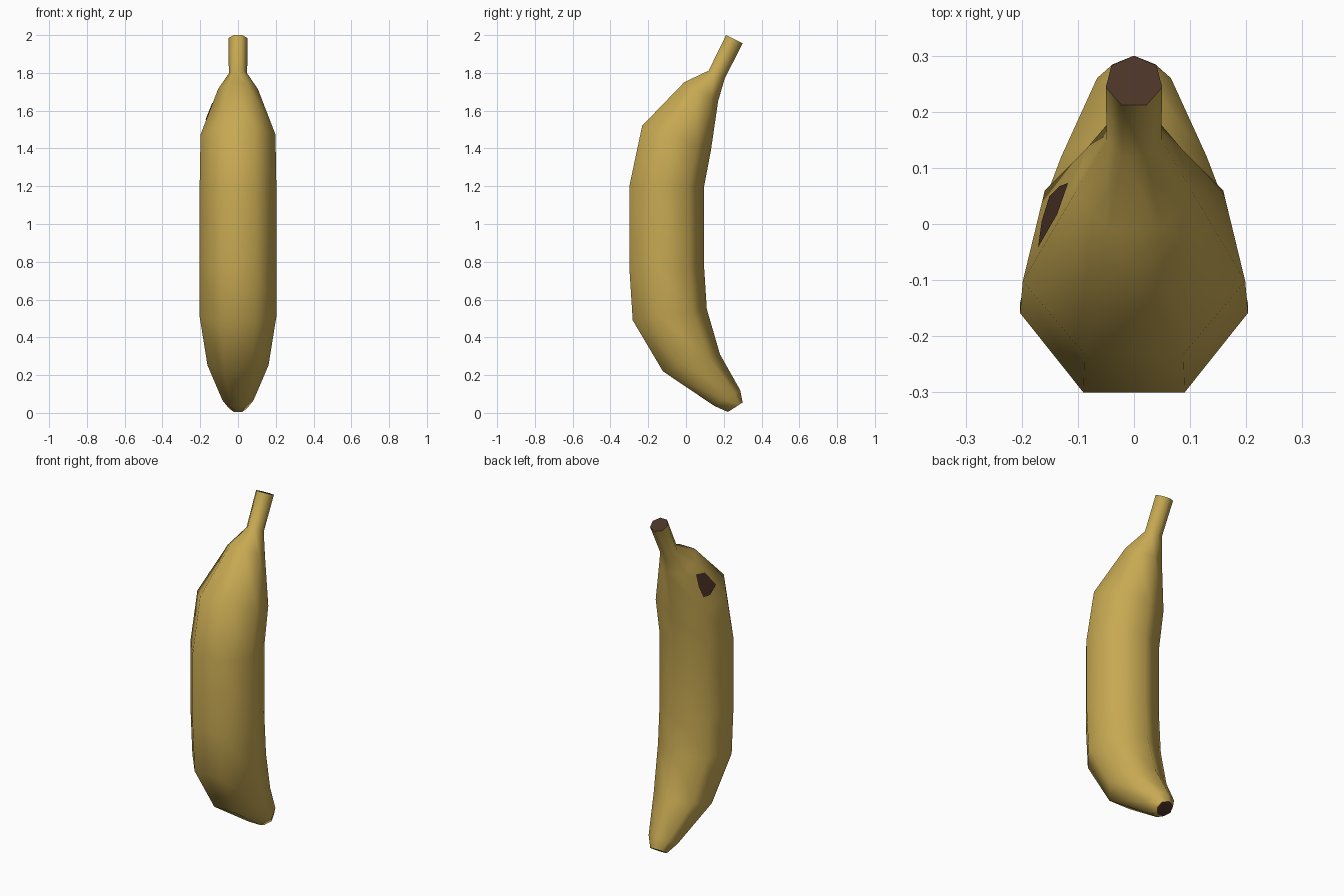
import bpy, bmesh, math
from mathutils import Vector

if "Cube" in bpy.data.objects:
    bpy.data.objects.remove(bpy.data.objects["Cube"])


def material(name, rgb):
    m = bpy.data.materials.new(name)
    m.diffuse_color = (*rgb, 1)
    m.use_nodes = True
    m.node_tree.nodes["Principled BSDF"].inputs["Base Color"].default_value = m.diffuse_color
    return m


yellow = material("peel yellow", (0.57, 0.395, 0.085))
brown = material("dark brown", (0.07, 0.033, 0.02))


def finish(bm, name, mats):
    me = bpy.data.meshes.new(name)
    bm.to_mesh(me)
    bm.free()
    for m in mats:
        me.materials.append(m)
    ob = bpy.data.objects.new(name, me)
    bpy.context.collection.objects.link(ob)
    bpy.context.view_layer.objects.active = ob
    ob.select_set(True)
    return ob


# Side profile: front (y, z) and back (y, z) of each seven-sided ring, stem to tip
PROFILE = [
    ((0.212, 2.0), (0.30, 1.957)), ((0.12, 1.812), (0.205, 1.77)),
    ((-0.01, 1.75), (0.17, 1.65)), ((-0.232, 1.52), (0.132, 1.39)),
    ((-0.30, 1.20), (0.096, 1.20)), ((-0.30, 0.77), (0.096, 0.77)),
    ((-0.282, 0.49), (0.11, 0.55)), ((-0.122, 0.22), (0.18, 0.31)),
    ((0.15, 0.037), (0.287, 0.12)), ((0.222, 0.005), (0.30, 0.055)),
]
N = 7
FLAT = math.cos(math.pi / N)


def ring(front, back):
    f, b = Vector((0, *front)), Vector((0, *back))
    r = (b - f).length / (1 + FLAT)
    d = (b - f).normalized()
    c = f + d * r * FLAT
    pts = []
    for k in range(N):
        a = 2 * math.pi * k / N
        pts.append(c + d * r * math.cos(a) - Vector((1, 0, 0)) * r * math.sin(a))
    return pts


rings = [ring(f, b) for f, b in PROFILE]

# Banana body: lofted rings with brown end caps
bm = bmesh.new()
loops = [[bm.verts.new(p) for p in pts] for pts in rings]
for a, b in zip(loops, loops[1:]):
    for k in range(N):
        j = (k + 1) % N
        bm.faces.new((a[k], a[j], b[j], b[k]))
for cap in (loops[0], loops[-1]):
    bm.faces.new(cap).material_index = 1
bmesh.ops.recalc_face_normals(bm, faces=bm.faces)
finish(bm, "banana_peel", [yellow, brown])
bpy.ops.object.shade_smooth_by_angle(angle=math.radians(60))
bpy.ops.object.select_all(action='DESELECT')

# Bruise: thin brown patch laid on the upper left-back facet
side_lo, back_lo = rings[3][2], rings[3][1]
side_hi, back_hi = rings[2][2], rings[2][1]
normal = (back_hi - side_lo).cross(side_hi - back_lo).normalized()
if normal.x > 0:
    normal.negate()


def on_facet(u, v):
    return side_lo.lerp(back_lo, u).lerp(side_hi.lerp(back_hi, u), v) + normal * 0.006


OUTLINE = [(0.5, 0.8), (0.08, 0.7), (0.04, 0.34), (0.47, 0.25), (0.75, 0.3), (0.7, 0.55)]
bm = bmesh.new()
centre = bm.verts.new(on_facet(0.42, 0.5))
rim = [bm.verts.new(on_facet(u, v)) for u, v in OUTLINE]
for i in range(len(rim)):
    face = bm.faces.new((centre, rim[i], rim[(i + 1) % len(rim)]))
    face.normal_update()
    if face.normal.dot(normal) < 0:
        face.normal_flip()
finish(bm, "bruise_patch", [brown])
